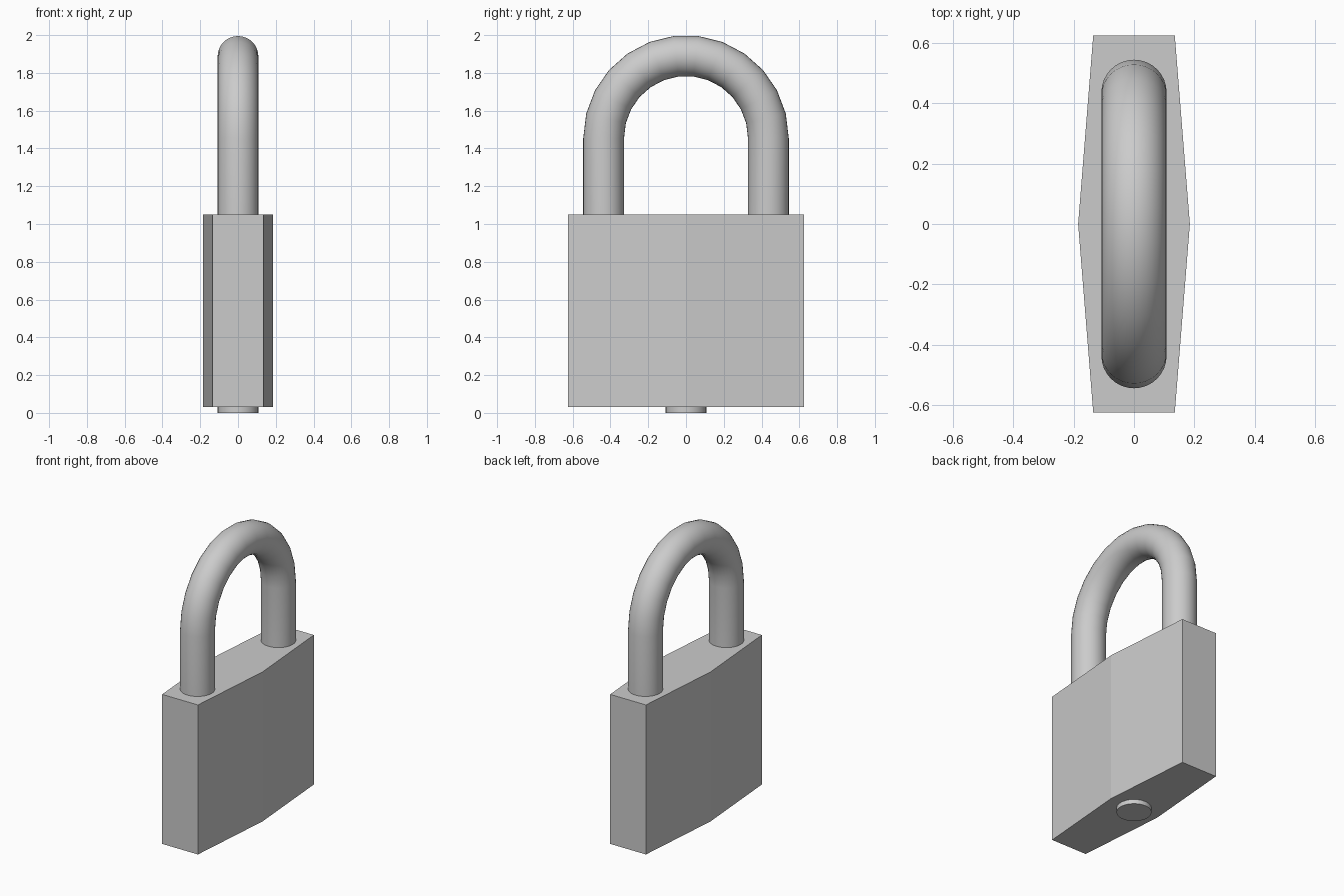
import bpy
import bmesh
from math import sin, cos, pi, radians
from mathutils import Vector

cube = bpy.data.objects.get("Cube")
if cube:
    bpy.data.objects.remove(cube, do_unlink=True)

GREY = (0.6, 0.6, 0.6, 1.0)
metal = bpy.data.materials.new("grey metal")
metal.use_nodes = True
metal.diffuse_color = GREY
metal.node_tree.nodes["Principled BSDF"].inputs["Base Color"].default_value = GREY


def finish(name, bm, smooth=False):
    """Turn a bmesh into a named object with the metal material."""
    bmesh.ops.recalc_face_normals(bm, faces=bm.faces)
    mesh = bpy.data.meshes.new(name)
    bm.to_mesh(mesh)
    bm.free()
    mesh.materials.append(metal)
    obj = bpy.data.objects.new(name, mesh)
    bpy.context.collection.objects.link(obj)
    if smooth:
        bpy.ops.object.select_all(action="DESELECT")
        obj.select_set(True)
        bpy.context.view_layer.objects.active = obj
        bpy.ops.object.shade_smooth_by_angle(angle=radians(40))
    return obj


BASE, TOP = 0.03, 1.05
HALF_LENGTH, END_X, MID_X = 0.625, 0.135, 0.185
ROD = 0.108
SIDES = 32

# Lock body: six-sided outline, widest in the middle, extruded upward
bm = bmesh.new()
half = [(END_X, -HALF_LENGTH), (MID_X, 0), (END_X, HALF_LENGTH)]
outline = half + [(-x, -y) for x, y in half]
face = bm.faces.new([bm.verts.new((x, y, BASE)) for x, y in outline])
extruded = bmesh.ops.extrude_face_region(bm, geom=[face])["geom"]
bmesh.ops.translate(bm, vec=(0, 0, TOP - BASE),
                    verts=[v for v in extruded if isinstance(v, bmesh.types.BMVert)])
finish("lock_body", bm)

# Shackle: round rod swept along two straight legs and a half-circle arch
ARCH_Z, ARCH_R, STEPS = 1.455, 0.436, 13
path = [(0.0, TOP - 0.02)]
path += [(pi * i / STEPS, ARCH_Z) for i in range(STEPS + 1)]
path += [(pi, TOP - 0.02)]
bm = bmesh.new()
rings = []
for angle, z in path:
    outward = Vector((0, cos(angle), sin(angle)))
    centre = Vector((0, 0, z)) + outward * ARCH_R
    ring = []
    for k in range(SIDES):
        a = 2 * pi * k / SIDES
        ring.append(bm.verts.new(centre + ROD * (Vector((cos(a), 0, 0)) + outward * sin(a))))
    rings.append(ring)
for lower, upper in zip(rings, rings[1:]):
    for k in range(SIDES):
        n = (k + 1) % SIDES
        bm.faces.new((lower[k], lower[n], upper[n], upper[k]))
bm.faces.new(rings[0])
bm.faces.new(rings[-1])
finish("shackle", bm, smooth=True)

# Key cylinder: short plug protruding under the body
bm = bmesh.new()
bmesh.ops.create_cone(bm, cap_ends=True, segments=SIDES,
                      radius1=ROD, radius2=ROD, depth=0.05)
bmesh.ops.translate(bm, vec=(0, 0, 0.025), verts=bm.verts)
finish("key_cylinder", bm, smooth=True)
